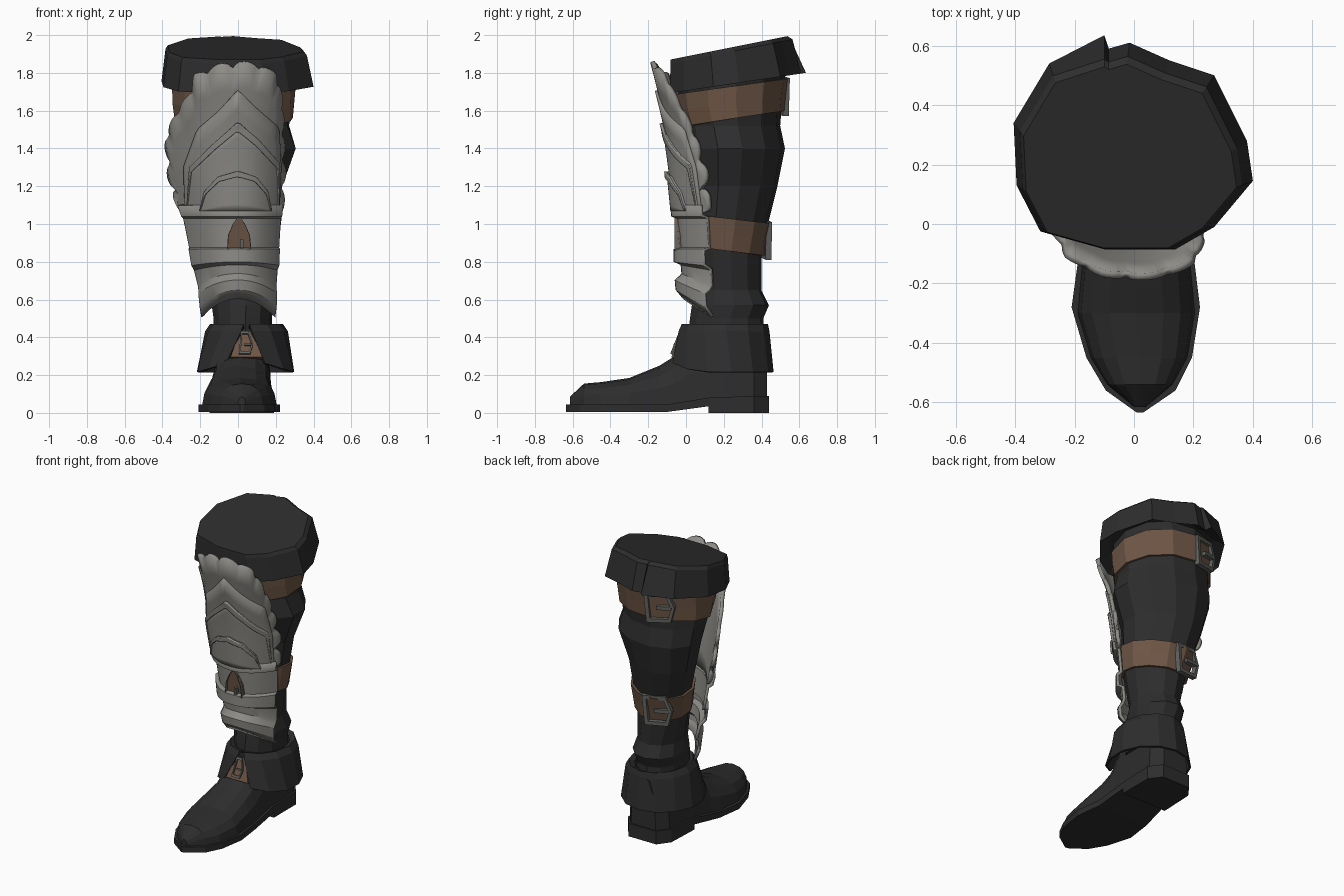
import bpy, bmesh, math
from mathutils import Vector, Matrix

if "Cube" in bpy.data.objects:
    bpy.data.objects.remove(bpy.data.objects["Cube"])


def material(name, rgb, rough=0.8):
    m = bpy.data.materials.new(name)
    m.use_nodes = True
    m.diffuse_color = (*rgb, 1)
    node = m.node_tree.nodes["Principled BSDF"]
    node.inputs["Base Color"].default_value = (*rgb, 1)
    node.inputs["Roughness"].default_value = rough
    return m


BLACK = material("black leather", (0.026, 0.026, 0.026))
BROWN = material("brown leather", (0.155, 0.092, 0.06))
STEEL = material("pale steel", (0.265, 0.26, 0.24))
IRON = material("dark iron", (0.12, 0.125, 0.115))


def table(rows, z):
    """Interpolate rows keyed by their first entry."""
    if z <= rows[0][0]:
        return rows[0][1:]
    for a, b in zip(rows, rows[1:]):
        if z <= b[0]:
            t = (z - a[0]) / (b[0] - a[0])
            return [p + (q - p) * t for p, q in zip(a[1:], b[1:])]
    return rows[-1][1:]


def loft(name, rings, mat, closed=True, caps=True, thick=0, smooth=False):
    bm = bmesh.new()
    vs = [[bm.verts.new(p) for p in r] for r in rings]
    n = len(rings[0])
    for a, b in zip(vs, vs[1:]):
        for i in range(n if closed else n - 1):
            j = (i + 1) % n
            bm.faces.new((a[i], a[j], b[j], b[i]))
    if caps:
        bm.faces.new(vs[0][::-1])
        bm.faces.new(vs[-1])
    bmesh.ops.remove_doubles(bm, verts=bm.verts, dist=0.0005)
    bmesh.ops.recalc_face_normals(bm, faces=bm.faces)
    me = bpy.data.meshes.new(name)
    bm.to_mesh(me)
    bm.free()
    me.materials.append(mat)
    ob = bpy.data.objects.new(name, me)
    bpy.context.collection.objects.link(ob)
    if thick:
        mod = ob.modifiers.new("thickness", "SOLIDIFY")
        mod.thickness, mod.offset = thick, 0
    if smooth:
        bpy.ops.object.select_all(action="DESELECT")
        ob.select_set(True)
        bpy.context.view_layer.objects.active = ob
        bpy.ops.object.shade_smooth_by_angle(angle=math.radians(28))


# Leg: height, then left, right, front and back extents, and sideways skew of the calf
LEG = [(0.3, -0.13, 0.18, 0.0, 0.42, 0), (0.5, -0.13, 0.18, 0.02, 0.41, 0),
       (0.57, -0.14, 0.19, 0.03, 0.44, 0), (0.65, -0.13, 0.17, 0.05, 0.4, 0),
       (0.85, -0.165, 0.195, 0.04, 0.4, 0.03), (1.0, -0.195, 0.215, 0.04, 0.435, 0.04),
       (1.2, -0.25, 0.235, 0.04, 0.485, 0.05), (1.4, -0.3, 0.31, 0.02, 0.525, 0.055),
       (1.52, -0.32, 0.275, 0.0, 0.5, 0.03), (1.65, -0.335, 0.285, -0.04, 0.51, 0.01),
       (1.82, -0.335, 0.3, -0.05, 0.53, 0)]
ANGLES = [math.tau * i / 12 + 0.1 for i in range(12)]


def leg(z, a, off=0):
    l, r, f, b, skew = table(LEG, z)
    return Vector(((l + r) / 2 + ((r - l) / 2 + off) * math.cos(a) - skew * math.sin(a),
                   (f + b) / 2 + ((b - f) / 2 + off) * math.sin(a), z))


loft("leg", [[leg(row[0], a) for a in ANGLES] for row in LEG], BLACK)


# Buckled straps following the leg
def outline_frame(name, outer, hole, depth, place, mat):
    c = sum((Vector(p) for p in outer), Vector((0, 0))) / len(outer)
    inner = [c + (Vector(p) - c) * hole for p in outer]
    rings = [[place @ Vector((p[0], p[1], d)) for p in ring]
             for ring, d in ((outer, 0), (outer, depth), (inner, depth), (inner, 0), (outer, 0))]
    loft(name, rings, mat, caps=False)


def prong(name, w, h, depth, place):
    ring = [(-w, -h), (w, -h), (w, h), (-w, h)]
    loft(name, [[place @ Vector((x, y, d)) for x, y in ring] for d in (0, depth)], IRON)


def facing(origin, direction, lean=0):
    n = Vector(direction).normalized()
    x = Vector((0, 0, 1)).cross(n).normalized()
    m = Matrix((x, n.cross(x), n)).transposed().to_4x4()
    return Matrix.Translation(origin) @ m @ Matrix.Rotation(lean, 4, "Z")


def strap(label, mid, half, slope, a):
    def point(dz, a, off):
        y = leg(mid, a).y
        return leg(mid + slope * (y - 0.25) + dz, a, off)
    rows = [(-half, -0.02), (-half, 0.016), (0, 0.016), (half, 0.016), (half, -0.02)]
    loft(label + "_strap", [[point(dz, t, o) for t in ANGLES] for dz, o in rows], BROWN, caps=False)
    n = a - 0.08
    place = facing(point(0, a, -0.004), (math.cos(n), math.sin(n), 0), 0.1)
    outer = [(-0.09, -0.1), (0.07, -0.1), (0.105, 0), (0.07, 0.1), (-0.09, 0.1)]
    outline_frame(label + "_buckle", outer, 0.75, 0.032, place, IRON)
    prong(label + "_prong", 0.05, 0.012, 0.036, place @ Matrix.Translation((0.035, 0, 0)))


strap("knee", 1.645, 0.085, 0.15, 1.95)
strap("calf", 0.94, 0.085, -0.13, 1.85)

# Knee cuff: turned-down rim with an overlapping flap at the back
RIM = [(-0.405, 0.34), (-0.285, 0.54), (-0.1, 0.6), (-0.085, 0.59), (-0.015, 0.61),
       (0.12, 0.55), (0.27, 0.5), (0.38, 0.28), (0.4, 0.145), (0.27, -0.01),
       (0.14, -0.085), (-0.1, -0.085), (-0.315, -0.025), (-0.395, 0.13)]


def rim(scale, base, slope, cx=-0.1, cy=-0.05, flap=0.0):
    ring = []
    for i, (x, y) in enumerate(RIM):
        y = cy + (y + (flap if i == 2 else 0) - cy) * scale
        ring.append((cx + (x - cx) * scale, y, base + slope * y))
    return ring


loft("knee_cuff", [rim(0.82, 1.75, 0.15, 0, 0.25), rim(1, 1.705, 0.15, flap=0.035),
                   rim(0.93, 1.865, 0.2), rim(0.89, 1.887, 0.2)], BLACK)

# Shin armour surface: height, left, right, middle depth, left and right edge depth
ARMOUR = [(0.5, -0.185, 0.19, 0.02, 0.18, 0.15), (0.62, -0.19, 0.19, 0.0, 0.18, 0.145),
          (0.8, -0.235, 0.205, -0.02, 0.17, 0.135), (1.05, -0.285, 0.22, -0.035, 0.17, 0.12),
          (1.3, -0.37, 0.24, -0.06, 0.21, 0.1), (1.5, -0.37, 0.245, -0.088, 0.16, 0.05),
          (1.65, -0.31, 0.25, -0.125, 0.02, -0.03), (1.86, -0.24, 0.23, -0.178, -0.125, -0.135)]


def armour(x, z, off=0):
    l, r, f, el, er = table(ARMOUR, z)
    t = min(abs(x / (l if x < 0 else r)), 1.03)
    return Vector((x * (1 + off), f + ((el if x < 0 else er) - f) * t ** 2.2 - off, z))


# Lower shin plate: one profile of ridges wrapped around the shin
PROFILE = [(1.1, 0.035, 0), (1.045, 0.035, 0), (1.035, 0.004, 0), (0.87, 0.004, 0),
           (0.862, 0.034, 0), (0.805, 0.038, 0.02), (0.79, 0.002, 0.03), (0.735, 0.002, 0.06),
           (0.72, 0.016, 0.07), (0.7, 0.042, 0.07), (0.655, 0.042, 0.09), (0.61, 0.01, 0.1)]
rings = []
for z, off, drop in PROFILE:
    ring = []
    for i in range(21):
        u = math.sin((i / 10 - 1) * math.pi / 2)
        h = z - drop * u * u
        l, r = table(ARMOUR, h)[:2]
        ring.append(armour(-u * l if u < 0 else u * r, h, off))
    rings.append(ring)
loft("shin_plate", rings, STEEL, False, False, 0.02, True)


# Fanned plates: spread from a base line out to an arched outline
def resample(pts, n):
    pts = [Vector(p) for p in pts]
    lens = [(b - a).length for a, b in zip(pts, pts[1:])]
    rows, d = [], 0
    for p, l in zip(pts, lens + [0]):
        rows.append((d, *p))
        d += l
    return [Vector(table(rows, d * i / n)) for i in range(n + 1)]


def fan(name, outline, off, n=96, scallops=0, inner=0.0, thick=0.016):
    edge = resample(outline, n)
    a, b = edge[0], edge[-1]
    rings = []
    for k in range(7):
        f = inner + (1 - inner) * k / 6
        ring = []
        for i, p in enumerate(edge):
            base = a.lerp(b, i / n)
            wave = 0.034 * abs(math.sin(math.pi * scallops * i / n)) ** 0.6 if scallops else 0
            q = base + (p - base) * f
            q += (p - Vector((0, 1.2))).normalized() * wave * f ** 3
            ring.append(armour(q.x, q.y, off))
        rings.append(ring)
    loft(name, rings, STEEL, False, False, thick, True)


fan("rear_feather_plate", [(-0.28, 1.06), (-0.33, 1.22), (-0.355, 1.44), (-0.3, 1.58), (-0.24, 1.66),
    (-0.215, 1.765), (-0.1, 1.815), (0, 1.83), (0.1, 1.82), (0.19, 1.77), (0.22, 1.63),
    (0.215, 1.3), (0.205, 1.06)], 0, scallops=14, thick=0.024)
fan("middle_feather_plate", [(-0.27, 1.06), (-0.28, 1.3), (-0.21, 1.5), (-0.1, 1.6), (0, 1.71),
    (0.1, 1.61), (0.21, 1.51), (0.22, 1.3), (0.21, 1.06)], 0.018, 48)
ARCH = [(-0.26, 1.06), (-0.245, 1.3), (-0.12, 1.43), (0, 1.54), (0.1, 1.45), (0.21, 1.32), (0.205, 1.06)]
fan("front_feather_plate", ARCH, 0.027, 48)
fan("front_feather_border", ARCH, 0.036, 48, inner=0.9)
DOME = [(-0.19, 1.07), (-0.17, 1.17), (-0.1, 1.25), (0, 1.28), (0.09, 1.25), (0.15, 1.17), (0.165, 1.07)]
fan("knee_arch_plate", DOME, 0.038, 32)
fan("knee_arch_border", DOME, 0.05, 32, inner=0.86)

# Leather teardrop and its clasp on the shin plate
drop = [(-0.057, 0.86), (0.07, 0.86), (0.062, 0.94), (0.037, 1.0), (0.005, 1.045), (-0.027, 1.0), (-0.052, 0.94)]
loft("teardrop_inlay", [[armour(x, z, o) for x, z in drop] for o in (0.014, 0.022)], BROWN)
flat = facing((0, -0.03, 0), (0, -1, 0))
outline_frame("teardrop_border", drop, 0.94, 0.03, flat, IRON)
prong("teardrop_clasp", 0.009, 0.022, 0.032, flat @ Matrix.Translation((0.02, 0.895, 0)))


# Ankle cuff, open at the front over a small strap
def ankle(cx, cy, rx, ry, z, gap, lift=0):
    ring = []
    for i in range(13):
        a = -math.pi / 2 + gap + (math.tau - 2 * gap) * i / 12
        ring.append((cx + rx * math.cos(a), cy + ry * math.sin(a),
                     z + lift * max(0, -math.sin(a)) ** 3))
    return ring


loft("ankle_cuff", [ankle(0.045, 0.21, 0.16, 0.19, 0.45, 0.08), ankle(0.045, 0.205, 0.19, 0.225, 0.465, 0.08),
                    ankle(0.045, 0.2, 0.213, 0.235, 0.43, 0.12),
                    ankle(0.04, 0.185, 0.256, 0.272, 0.215, 0.4, 0.06)], BLACK, False, False, 0.014)
tilt = facing((0.04, -0.052, 0.36), (0, -1, 0.4))
loft("instep_strap", [[tilt @ Vector((x, y, d)) for x, y in
     ((-0.08, -0.07), (0.09, -0.07), (0.03, 0.08), (-0.03, 0.08))] for d in (-0.03, 0)], BROWN)
outline_frame("instep_buckle", [(-0.035, -0.055), (0.025, -0.055), (0.04, 0), (0.015, 0.075), (-0.025, 0.075)],
              0.76, 0.012, tilt, IRON)
prong("instep_prong", 0.018, 0.005, 0.014, tilt @ Matrix.Translation((0.012, 0, 0)))

# Foot: station along y, left, right, crown height
FOOT = [(-0.615, 0.0, 0.04, 0.085), (-0.54, -0.09, 0.13, 0.155), (-0.45, -0.145, 0.18, 0.163),
        (-0.3, -0.19, 0.205, 0.185), (-0.14, -0.175, 0.19, 0.25), (-0.06, -0.155, 0.185, 0.3),
        (0.02, -0.14, 0.18, 0.42), (0.2, -0.135, 0.18, 0.45), (0.36, -0.13, 0.18, 0.45),
        (0.43, -0.07, 0.12, 0.44)]
rings = []
for y, l, r, h in FOOT:
    ring = []
    for i in range(9):
        c, s = math.cos(math.pi * i / 8), math.sin(math.pi * i / 8)
        ring.append(((l + r) / 2 + (r - l) / 2 * math.copysign(abs(c) ** 0.8, c), y,
                     0.04 + (h - 0.04) * s ** 0.85))
    rings.append(ring)
loft("foot", rings, BLACK)


# Sole and heel
def slab(name, stations, low, high):
    loft(name, [[(l, y, low(y)), (r, y, low(y)), (r, y, high(y)), (l, y, high(y))]
                for y, l, r in stations], BLACK)


SOLE = [(-0.635, 0.01, 0.03), (-0.56, -0.095, 0.14), (-0.45, -0.16, 0.195), (-0.28, -0.21, 0.222),
        (-0.1, -0.185, 0.2), (0.12, -0.15, 0.19), (0.36, -0.14, 0.19), (0.44, -0.08, 0.13)]
slab("sole", SOLE, lambda y: max(0.005, min(0.035, 0.035 + (y - 0.12) * 0.15)),
     lambda y: max(0.045, min(0.09, 0.08 + (y - 0.12) * 0.16)))
slab("heel", SOLE[5:], lambda y: 0, lambda y: 0.07)
